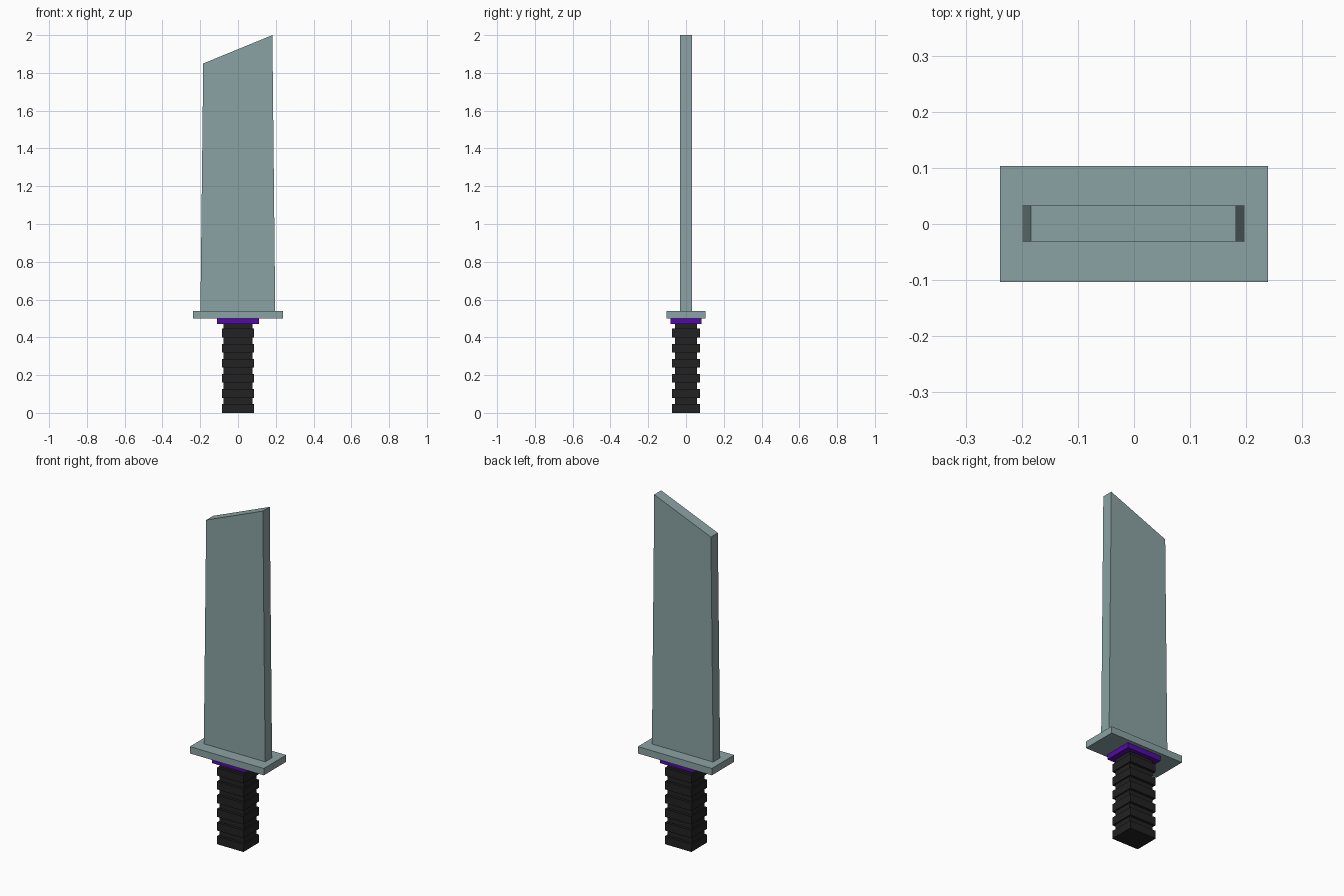
import bpy, bmesh

if "Cube" in bpy.data.objects:
    bpy.data.objects.remove(bpy.data.objects["Cube"])


def material(name, rgb):
    """Flat material from 0-255 sRGB values, stored as linear."""
    lin = [((c / 255 + 0.055) / 1.055) ** 2.4 if c > 10 else c / 255 / 12.92 for c in rgb]
    m = bpy.data.materials.new(name)
    m.diffuse_color = (*lin, 1.0)
    m.use_nodes = True
    m.node_tree.nodes["Principled BSDF"].inputs["Base Color"].default_value = m.diffuse_color
    return m


STEEL = material("blue_grey_steel", (139, 162, 163))
BLACK = material("black_grip", (34, 34, 34))
PURPLE = material("purple_collar", (84, 10, 165))


def add_object(name, bm, mat):
    bmesh.ops.recalc_face_normals(bm, faces=bm.faces)
    mesh = bpy.data.meshes.new(name)
    bm.to_mesh(mesh)
    bm.free()
    mesh.materials.append(mat)
    ob = bpy.data.objects.new(name, mesh)
    bpy.context.collection.objects.link(ob)
    return ob


def box(name, half_x, half_y, z0, z1, mat):
    bm = bmesh.new()
    bmesh.ops.create_cube(bm, size=1)
    for v in bm.verts:
        v.co = (v.co.x * 2 * half_x, v.co.y * 2 * half_y, z1 if v.co.z > 0 else z0)
    return add_object(name, bm, mat)


# Grip: one stepped column of square rings, alternating ridge and groove
RIDGE, GROOVE = (0.086, 0.073), (0.078, 0.058)
levels = []
for i in range(6):
    z = i * 0.08
    levels += [(RIDGE, z), (RIDGE, z + 0.046), (GROOVE, z + 0.046),
               (GROOVE, z + 0.08 if i < 5 else 0.47)]
bm = bmesh.new()
rings = [[bm.verts.new((sx * hx, sy * hy, z))
          for sx, sy in ((-1, -1), (1, -1), (1, 1), (-1, 1))]
         for (hx, hy), z in levels]
for a, b in zip(rings, rings[1:]):
    for k in range(4):
        n = (k + 1) % 4
        bm.faces.new((a[k], a[n], b[n], b[k]))
bm.faces.new(rings[0][::-1])
bm.faces.new(rings[-1])
add_object("grip", bm, BLACK)

# Collar and guard
box("collar", 0.11, 0.082, 0.47, 0.50, PURPLE)
box("guard", 0.239, 0.103, 0.50, 0.54, STEEL)

# Blade: tapered profile with slanted tip, extruded through its thickness
profile = [(-0.199, 0.54), (0.197, 0.54), (0.182, 2.0), (-0.184, 1.85)]
bm = bmesh.new()
face = bm.faces.new([bm.verts.new((x, -0.031, z)) for x, z in profile])
ext = bmesh.ops.extrude_face_region(bm, geom=[face])
for g in ext["geom"]:
    if isinstance(g, bmesh.types.BMVert):
        g.co.y = 0.033
add_object("blade", bm, STEEL)
